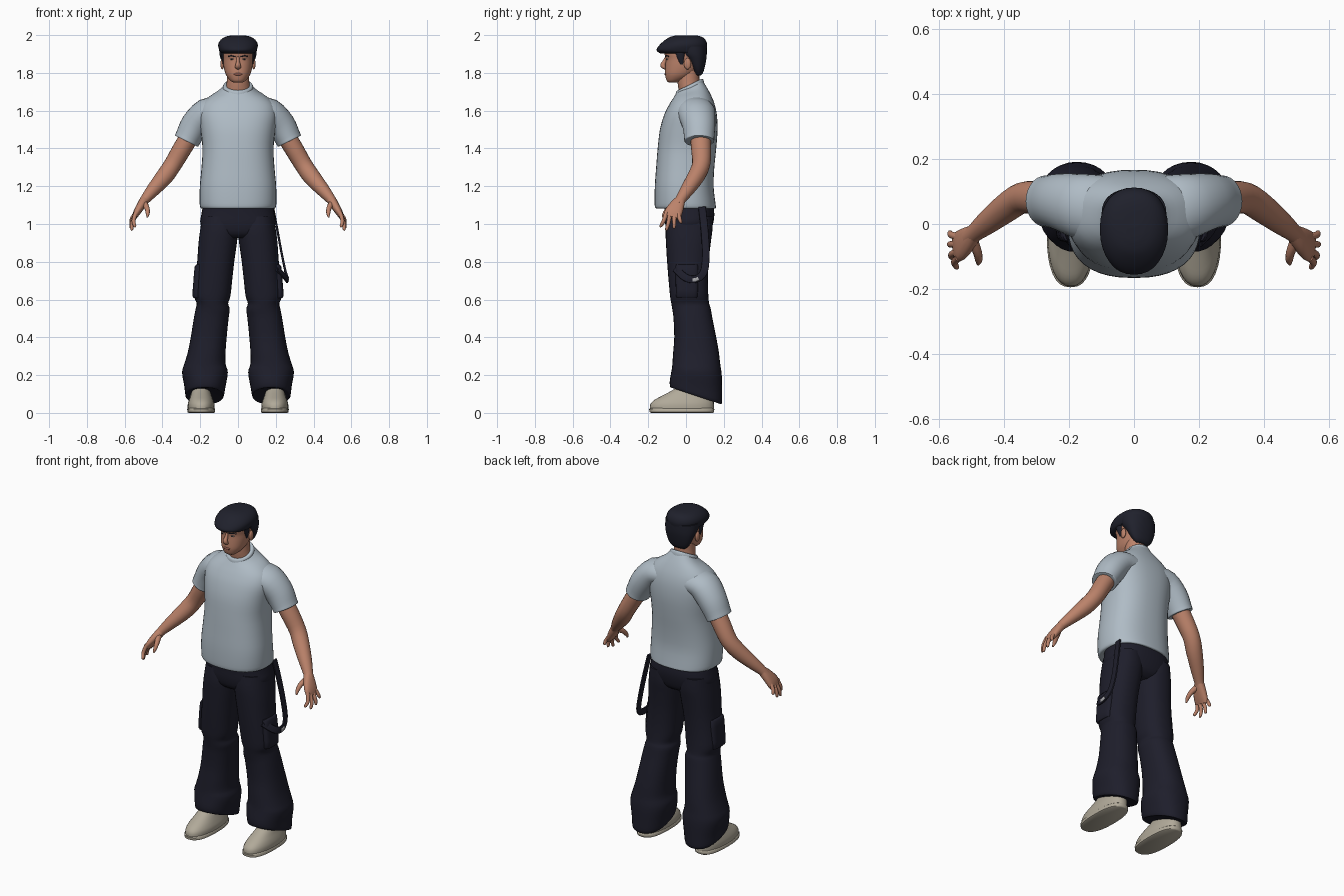
import bpy, bmesh, math
from mathutils import Vector


def material(name, rgb):
    m = bpy.data.materials.new(name)
    m.diffuse_color = (*rgb, 1)
    return m


SKIN = material("skin", (0.50, 0.225, 0.145))
SHIRT = material("pale blue cotton", (0.43, 0.50, 0.56))
PANTS = material("dark navy cloth", (0.013, 0.013, 0.024))
HAIR = material("black hair", (0.014, 0.015, 0.025))
SHOE = material("beige canvas", (0.44, 0.40, 0.32))
LIPS = material("lips", (0.30, 0.11, 0.08))
EYE = material("eye white", (0.45, 0.38, 0.34))
METAL = material("buckle grey", (0.40, 0.40, 0.42))


def smooth_rows(rows, k):
    """Catmull-Rom interpolation of number tuples."""
    out = []
    for i in range(len(rows) - 1):
        p0, p1 = rows[max(i - 1, 0)], rows[i]
        p2, p3 = rows[i + 1], rows[min(i + 2, len(rows) - 1)]
        for s in range(k):
            t = s / k
            out.append([0.5 * (2 * b + (c - a) * t + (2 * a - 5 * b + 4 * c - d) * t * t
                               + (3 * b - a - 3 * c + d) * t ** 3)
                        for a, b, c, d in zip(p0, p1, p2, p3)])
    return out + [list(rows[-1])]


def skin_rings(name, rings, mat, mirror=False):
    """Bridge rings of points into a closed smooth body."""
    bm = bmesh.new()
    vr = [[bm.verts.new(p) for p in r] for r in rings]
    n = len(vr[0])
    for a, b in zip(vr, vr[1:]):
        for i in range(n):
            bm.faces.new((a[i], a[(i + 1) % n], b[(i + 1) % n], b[i]))
    bm.faces.new(vr[0])
    bm.faces.new(vr[-1])
    bmesh.ops.recalc_face_normals(bm, faces=bm.faces[:])
    me = bpy.data.meshes.new(name)
    bm.to_mesh(me)
    bm.free()
    me.materials.append(mat)
    ob = bpy.data.objects.new(name, me)
    bpy.context.collection.objects.link(ob)
    if mirror:
        mod = ob.modifiers.new("mirror", "MIRROR")
        mod.use_mirror_merge = False
    return ob


def unit_ring(n, seg):
    for i in range(seg):
        a = 2 * math.pi * i / seg
        c, s = math.cos(a), math.sin(a)
        yield (math.copysign(abs(c) ** (2 / n), c), math.copysign(abs(s) ** (2 / n), s))


def stack(name, rows, mat, n=2.2, seg=32, k=3, mirror=False):
    """Upright body; row = z, left x, right x, front y, back y, tilt."""
    rings = []
    for z, xl, xr, yf, yb, tilt in smooth_rows(rows, k):
        cx, cy, rx, ry = (xl + xr) / 2, (yf + yb) / 2, (xr - xl) / 2, (yb - yf) / 2
        rings.append([(cx + rx * u, cy + ry * v, z + tilt * v) for u, v in unit_ring(n, seg)])
    return skin_rings(name, rings, mat, mirror)


def centred(rows):
    """Rows z, half width, front y, back y, tilt made symmetric about x = 0."""
    return [(z, -w, w, f, b, t) for z, w, f, b, t in rows]


def tube(name, rows, mat, axis=(0, 1, 0), n=2, seg=16, k=3, mirror=False):
    """Limb along a path; row = x, y, z, radius along axis, radius across."""
    pts = smooth_rows(rows, k)
    rings = []
    for i, (x, y, z, rw, rn) in enumerate(pts):
        t = (Vector(pts[min(i + 1, len(pts) - 1)][:3]) - Vector(pts[max(i - 1, 0)][:3])).normalized()
        w = Vector(axis)
        w = (w - t * w.dot(t)).normalized()
        m = t.cross(w)
        rings.append([Vector((x, y, z)) + w * rw * u + m * rn * v for u, v in unit_ring(n, seg)])
    return skin_rings(name, rings, mat, mirror)


def ball(name, c, r, mat, mirror=False):
    rows = []
    for i in range(9):
        a = math.pi * (0.02 + 0.96 * i / 8)
        s = math.sin(a)
        rows.append((c[2] - r[2] * math.cos(a), c[0] - r[0] * s, c[0] + r[0] * s,
                     c[1] - r[1] * s, c[1] + r[1] * s, 0))
    return stack(name, rows, mat, 2, 16, 1, mirror)


# Head and neck
stack("head", centred([
    (1.748, .022, -.088, -.045, 0), (1.757, .038, -.101, -.025, 0), (1.777, .056, -.108, .02, 0),
    (1.80, .068, -.111, .05, 0), (1.84, .077, -.109, .08, 0), (1.875, .080, -.107, .09, 0),
    (1.91, .082, -.114, .095, 0), (1.95, .07, -.09, .08, 0)]), SKIN)
stack("neck", centred([
    (1.64, .085, -.03, .10, 0), (1.70, .070, -.035, .085, .01), (1.75, .060, -.045, .072, 0),
    (1.82, .058, -.045, .07, 0)]), SKIN, 2, 24)

# Face details
tube("nose", [(0, -.104, 1.885, .007, .006), (0, -.113, 1.862, .009, .010),
              (0, -.122, 1.842, .014, .014), (0, -.116, 1.829, .016, .010),
              (0, -.108, 1.823, .010, .005)], SKIN, (1, 0, 0))
ball("ear", (.083, .008, 1.848), (.010, .019, .030), SKIN, True)
ball("eye", (.032, -.099, 1.873), (.012, .006, .0045), EYE, True)
ball("pupil", (.032, -.1035, 1.873), (.0045, .003, .0042), HAIR, True)
tube("eyebrow", [(.014, -.108, 1.886, .004, .003), (.034, -.103, 1.891, .004, .003),
                 (.053, -.090, 1.887, .003, .002)], HAIR, (0, 0, 1), 2, 8, 3, True)
ball("lips", (0, -.108, 1.793), (.023, .006, .007), LIPS)

# Hair: swept-forward crown, fuller back and sideburns
stack("hair_crown", centred([
    (1.903, .076, -.135, .10, 0), (1.908, .092, -.150, .107, -.004), (1.925, .101, -.156, .110, 0),
    (1.95, .105, -.140, .112, .002), (1.975, .092, -.115, .100, .004), (1.992, .065, -.085, .075, .002),
    (1.999, .03, -.05, .04, 0)]), HAIR)
stack("hair_back", centred([
    (1.785, .040, .055, .078, 0), (1.80, .058, .042, .090, 0), (1.83, .076, .025, .099, 0),
    (1.87, .090, .0, .107, 0), (1.90, .098, -.03, .110, 0), (1.94, .10, -.05, .110, 0)]), HAIR)
tube("sideburn", [(.080, -.03, 1.92, .03, .012), (.079, -.028, 1.885, .02, .009),
                  (.074, -.022, 1.845, .008, .006)], HAIR, (0, 1, 0), 2, 12, 3, True)

# T-shirt
stack("shirt_body", centred([
    (1.082, .185, -.150, .145, 0), (1.085, .197, -.162, .158, 0), (1.11, .203, -.166, .156, 0),
    (1.20, .202, -.165, .146, 0), (1.30, .193, -.158, .150, 0), (1.40, .188, -.150, .160, 0),
    (1.50, .198, -.138, .167, 0), (1.58, .207, -.115, .163, 0), (1.635, .192, -.090, .150, .004),
    (1.675, .150, -.070, .130, .012), (1.705, .100, -.057, .108, .022), (1.728, .072, -.047, .088, .03)]),
    SHIRT, 2.4, 40)
stack("shirt_collar", centred([
    (1.712, .080, -.055, .098, .027), (1.728, .080, -.053, .094, .030), (1.737, .073, -.048, .088, .031),
    (1.738, .064, -.038, .080, .030)]), SHIRT, 2, 32)
tube("sleeve", [(.10, .045, 1.60, .105, .07), (.165, .055, 1.588, .100, .078),
                (.225, .068, 1.525, .088, .078), (.262, .070, 1.460, .080, .070),
                (.272, .070, 1.440, .079, .068), (.273, .070, 1.438, .070, .060)],
     SHIRT, seg=28, mirror=True)

# Arms and hands
tube("arm", [(.24, .075, 1.49, .055, .050), (.295, .080, 1.40, .053, .050),
             (.345, .080, 1.315, .048, .047), (.39, .052, 1.25, .045, .046),
             (.45, .006, 1.18, .037, .036), (.492, -.028, 1.13, .028, .026),
             (.51, -.042, 1.105, .030, .023)], SKIN, seg=20, mirror=True)
tube("palm", [(.492, -.028, 1.13, .026, .024), (.512, -.046, 1.10, .038, .023),
              (.535, -.066, 1.062, .047, .019), (.548, -.075, 1.035, .044, .012)],
     SKIN, n=2.4, mirror=True)
fingers = {"index": (-.103, 1.050, .546, -.133, .983), "middle": (-.084, 1.045, .562, -.103, .966),
           "ring": (-.062, 1.045, .567, -.063, .976), "little": (-.040, 1.050, .566, -.027, 1.003)}
for label, (by, bz, tx, ty, tz) in fingers.items():
    tube(label + "_finger", [
        (.540, by, bz + .012, .012, .012), (.5 * (.552 + tx) + .004, (by + ty) / 2, (bz + tz) / 2, .0105, .0105),
        (tx, ty, tz + .006, .008, .008), (tx - .001, ty, tz, .003, .003)], SKIN, seg=10, mirror=True)
tube("thumb", [(.497, -.050, 1.11, .018, .018), (.482, -.088, 1.085, .014, .014),
               (.478, -.112, 1.058, .011, .011), (.480, -.124, 1.036, .004, .004)],
     SKIN, seg=10, mirror=True)

# Trousers: seat, flared legs with knee folds, cargo pockets
stack("trouser_seat", centred([
    (.925, .10, -.07, .09, 0), (.95, .165, -.098, .125, 0), (1.0, .199, -.110, .143, 0),
    (1.05, .194, -.112, .150, 0), (1.10, .185, -.115, .145, 0)]), PANTS, 2.4)
stack("trouser_leg", [
    (.092, .085, .265, -.070, .175, -.042), (.094, .075, .278, -.083, .190, -.043),
    (.14, .066, .284, -.086, .191, -.028), (.215, .054, .296, -.076, .189, -.012),
    (.26, .066, .284, -.072, .181, 0), (.32, .066, .266, -.068, .174, 0),
    (.40, .060, .250, -.062, .160, 0), (.50, .050, .234, -.066, .140, 0),
    (.55, .044, .224, -.072, .130, .005), (.58, .052, .219, -.078, .122, 0),
    (.62, .040, .232, -.084, .118, .004), (.70, .031, .226, -.092, .116, 0),
    (.80, .020, .216, -.100, .120, 0), (.90, .006, .209, -.106, .131, 0),
    (.97, .0, .200, -.108, .140, 0), (1.04, .01, .19, -.10, .14, 0)],
    PANTS, 2.3, 32, 3, True)
stack("cargo_pocket", [
    (.612, .19, .228, -.045, .055, 0), (.617, .19, .241, -.052, .062, 0), (.70, .18, .236, -.055, .065, 0),
    (.775, .17, .229, -.055, .065, 0), (.785, .17, .215, -.05, .06, 0)],
    PANTS, 3.5, 24, 2, True)

# Hanging strap on one hip with its buckle
tube("hanging_strap", [
    (.185, .085, 1.09, .006, .020), (.208, .098, .97, .006, .020), (.232, .105, .84, .006, .020),
    (.252, .094, .745, .006, .020), (.261, .050, .708, .006, .020), (.250, -.005, .718, .006, .020),
    (.205, -.055, .765, .006, .020)], PANTS, (1, 0, 0), 4, 12, 4)
tube("strap_buckle", [(.2635, .066, .712, .006, .010), (.2645, .050, .705, .006, .010),
                      (.263, .034, .704, .006, .010)], METAL, (1, 0, 0), 4, 12, 2)

# Shoes: sole and rounded upper
stack("shoe_sole", [
    (0.0, .128, .262, -.185, .142, 0), (.004, .122, .268, -.193, .148, 0),
    (.020, .121, .269, -.195, .150, 0), (.025, .126, .264, -.190, .146, 0)],
    SHOE, 2.5, 32, 1, True)
stack("shoe_upper", [
    (.018, .124, .266, -.192, .148, 0), (.045, .124, .266, -.189, .148, 0),
    (.068, .131, .260, -.168, .146, 0), (.090, .139, .252, -.128, .142, 0),
    (.112, .146, .246, -.086, .138, 0), (.135, .152, .240, -.050, .132, 0),
    (.17, .155, .237, -.02, .13, 0)], SHOE, 2.3, 32, 3, True)

# Smooth shading with hems kept crisp
for ob in bpy.context.scene.objects:
    ob.select_set(True)
    bpy.context.view_layer.objects.active = ob
bpy.ops.object.shade_smooth_by_angle(angle=math.radians(50))
